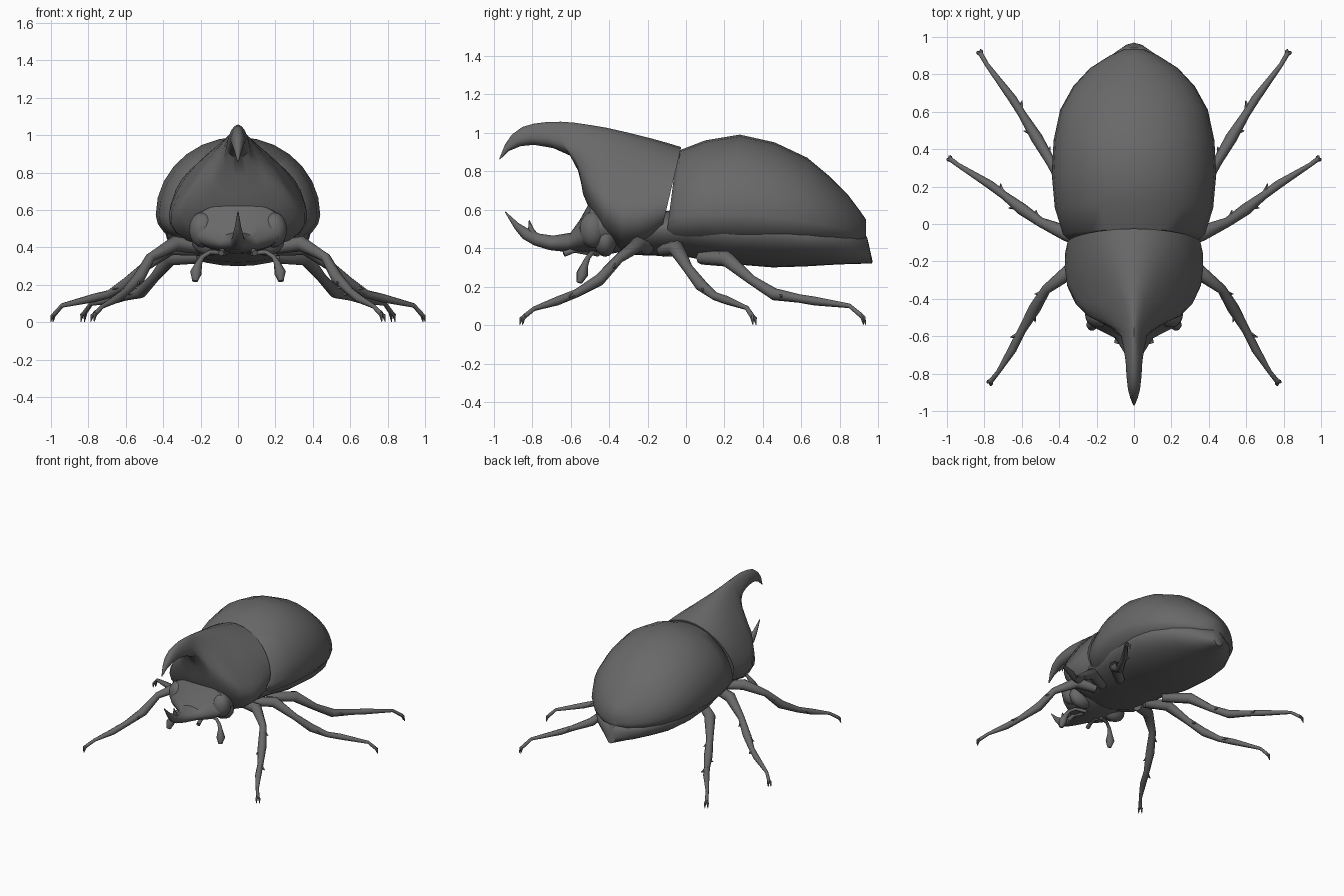
import bpy, bmesh, math
from mathutils import Vector

cube = bpy.data.objects.get("Cube")
if cube:
    bpy.data.objects.remove(cube)

shell_grey = bpy.data.materials.new("dark_grey_shell")
shell_grey.use_nodes = True
GREY = (0.14, 0.14, 0.14, 1)
shell_grey.diffuse_color = GREY
shell_grey.node_tree.nodes["Principled BSDF"].inputs["Base Color"].default_value = GREY


def loft(name, rings, angle=40):
    """Skin a list of equal rings and close both ends."""
    bm = bmesh.new()
    loops = [[bm.verts.new(p) for p in ring] for ring in rings]
    n = len(loops[0])
    for a, b in zip(loops, loops[1:]):
        for i in range(n):
            j = (i + 1) % n
            bm.faces.new((a[i], a[j], b[j], b[i]))
    bm.faces.new(loops[0])
    bm.faces.new(loops[-1])
    bmesh.ops.remove_doubles(bm, verts=bm.verts, dist=0.0005)
    bmesh.ops.recalc_face_normals(bm, faces=bm.faces)
    mesh = bpy.data.meshes.new(name)
    bm.to_mesh(mesh)
    bm.free()
    mesh.materials.append(shell_grey)
    obj = bpy.data.objects.new(name, mesh)
    bpy.context.collection.objects.link(obj)
    bpy.ops.object.select_all(action='DESELECT')
    obj.select_set(True)
    bpy.context.view_layer.objects.active = obj
    bpy.ops.object.shade_smooth_by_angle(angle=math.radians(angle))
    return obj


def body(name, sections, mid, n=28):
    """Section: top y, top z, bottom y, bottom z, half width, narrowing of the top."""
    rings = []
    for ty, tz, by, bz, w, k in sections:
        top, bot = Vector((0, ty, tz)), Vector((0, by, bz))
        centre = bot.lerp(top, mid)
        ring = []
        for i in range(n):
            t = 2 * math.pi * i / n
            c, s = math.cos(t), math.sin(t)
            p = centre.lerp(top, c) if c > 0 else centre.lerp(bot, -c)
            ring.append(p + Vector((w * s * (1 - k * (1 + c) / 2), 0, 0)))
        rings.append(ring)
    return loft(name, rings)


def tube(name, points, radii, side=1, n=8):
    pts = [Vector((x * side, y, z)) for x, y, z in points]
    rings = []
    for i, p in enumerate(pts):
        along = pts[min(i + 1, len(pts) - 1)] - pts[max(i - 1, 0)]
        q = along.to_track_quat('Z', 'Y')
        rings.append([p + q @ Vector((radii[i] * math.cos(a), radii[i] * math.sin(a), 0))
                      for a in (2 * math.pi * j / n for j in range(n))])
    return loft(name, rings, 50)


def ball(name, centre, size, n=16):
    cx, cy, cz = centre
    rings = []
    for i in range(9):
        a = math.pi * i / 8
        r = math.sin(a)
        rings.append([(cx + size[0] * r * math.cos(b), cy - size[1] * math.cos(a),
                       cz + size[2] * r * math.sin(b))
                      for b in (2 * math.pi * j / n for j in range(n))])
    return loft(name, rings)


# Wing case and belly
body("wing_case", [
    (-.05, .87, -.11, .4, .36, .1), (-.03, .91, -.07, .39, .395, .08),
    (.1, .96, .08, .375, .43, .03), (.28, .99, .26, .36, .44, 0),
    (.46, .95, .44, .36, .43, 0), (.63, .87, .6, .37, .395, 0),
    (.75, .77, .73, .385, .325, 0), (.84, .68, .83, .4, .235, 0),
    (.9, .6, .9, .42, .13, 0), (.935, .55, .935, .45, .05, 0)], .34)
body("belly", [
    (-.4, .55, -.38, .4, .2, 0), (-.3, .58, -.28, .365, .28, 0),
    (0, .6, 0, .355, .345, 0), (.2, .6, .2, .32, .385, 0),
    (.45, .6, .45, .3, .39, 0), (.62, .56, .62, .305, .355, 0),
    (.75, .53, .75, .313, .285, 0), (.85, .5, .86, .318, .195, 0),
    (.94, .46, .965, .32, .05, 0), (.95, .42, .97, .33, .004, 0)], .62)

# Thorax shield running forward into the big upper horn
body("thorax_horn", [
    (-.025, .925, -.14, .44, .405, .25), (-.09, .945, -.19, .4, .44, .36),
    (-.18, .97, -.26, .385, .465, .47), (-.3, 1, -.34, .385, .48, .61),
    (-.41, 1.025, -.43, .46, .44, .74), (-.5, 1.04, -.49, .575, .35, .78),
    (-.58, 1.052, -.535, .68, .19, .74), (-.65, 1.057, -.55, .78, .1, .55),
    (-.72, 1.056, -.6, .88, .068, .3), (-.79, 1.047, -.69, .92, .05, .2),
    (-.85, 1.03, -.79, .937, .042, .1), (-.905, .99, -.86, .93, .033, 0),
    (-.94, .94, -.92, .905, .02, 0), (-.97, .865, -.968, .86, .004, 0)], .42)

# Head tapering into the lower horn
body("head_horn", [
    (-.34, .64, -.34, .38, .22, 0), (-.43, .66, -.42, .365, .25, 0),
    (-.5, .64, -.5, .37, .255, 0), (-.55, .55, -.56, .375, .21, 0),
    (-.6, .48, -.62, .38, .1, 0), (-.69, .465, -.71, .39, .045, 0),
    (-.76, .475, -.79, .415, .032, 0), (-.81, .495, -.85, .45, .026, 0),
    (-.87, .53, -.89, .5, .016, 0), (-.94, .592, -.942, .588, .003, 0)], .48)
tube("horn_thorn", [(0, -.78, .45), (0, -.805, .49), (0, -.815, .545)], [.025, .018, .002])

LEGS = {
    "front": [(.2, -.2, .4), (.34, -.25, .42), (.47, -.35, .345), (.53, -.45, .235),
              (.6, -.57, .165), (.65, -.67, .125), (.725, -.79, .085), (.765, -.84, .045)],
    "middle": [(.2, -.12, .39), (.36, -.05, .4), (.5, .01, .295), (.6, .08, .205),
               (.69, .15, .15), (.77, .21, .13), (.94, .315, .09), (.98, .345, .045)],
    "hind": [(.2, .08, .35), (.36, .21, .345), (.45, .34, .235), (.52, .46, .16),
             (.6, .59, .138), (.65, .67, .125), (.785, .85, .1), (.82, .91, .05)],
}
LEG_RADII = [.035, .042, .026, .032, .022, .023, .012, .013]

for side, label in ((1, "left"), (-1, "right")):
    # Eyes, cheeks, feelers and mouth feelers
    ball(label + "_eye", (.19 * side, -.485, .495), (.072, .07, .095))
    ball(label + "_cheek", (.15 * side, -.42, .44), (.1, .06, .085))
    tube(label + "_feeler", [(.07, -.46, .37), (.15, -.49, .375), (.19, -.51, .35),
                             (.21, -.525, .315), (.225, -.54, .265), (.23, -.555, .22)],
         [.014, .012, .013, .018, .032, .015], side)
    tube(label + "_mouth_feeler", [(.06, -.5, .38), (.08, -.58, .39), (.09, -.635, .37)],
         [.018, .014, .016], side)
    for place, path in LEGS.items():
        name = label + "_" + place
        tube(name + "_leg", path, LEG_RADII, side)
        # Spurs at the shin joints
        for i in (2, 3, 4):
            p, q = Vector(path[i]), Vector(path[i + 1])
            d = (q - p).normalized()
            out = d.cross(Vector((0, 0, 1))).normalized() * (1 if i % 2 else -1)
            base = p.lerp(q, .2)
            tube(f"{name}_spur_{i}", [base, base + out * .04 + d * .04], [.022, .002], side, 5)
        # Paired claws
        foot = Vector(path[-1])
        d = (foot - Vector(path[-2])).normalized()
        d.z = 0
        across = Vector((-d.y, d.x, 0))
        for s in (-1, 1):
            tube(f"{name}_claw_{'inner' if s < 0 else 'outer'}",
                 [foot, foot + d * .015 + across * s * .012 + Vector((0, 0, -.01)),
                  foot + d * .025 + across * s * .014 + Vector((0, 0, .002 - foot.z))],
                 [.012, .01, .002], side, 6)
